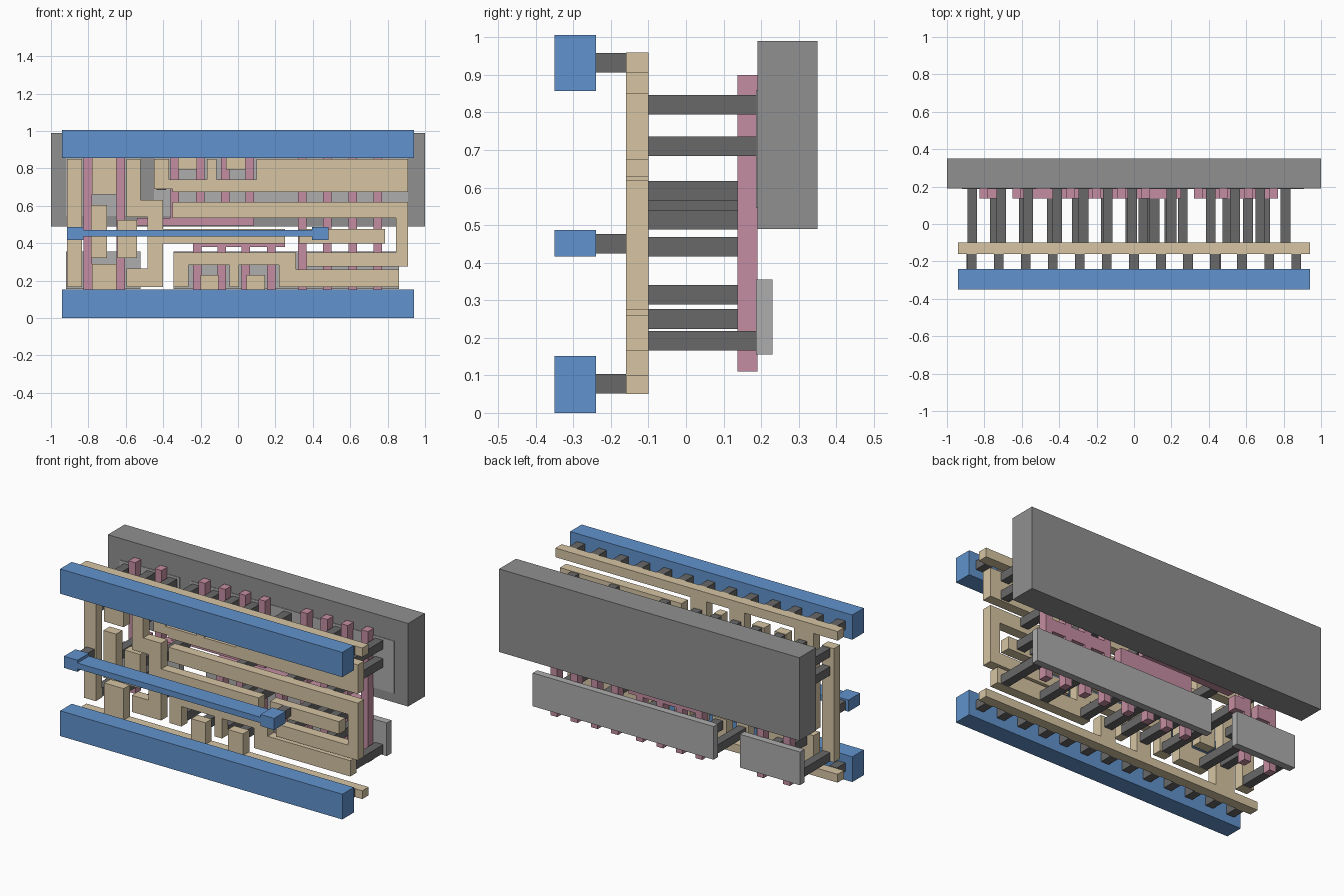
import bpy, bmesh


def material(name, rgb):
    m = bpy.data.materials.new(name)
    m.diffuse_color = (*rgb, 1)
    return m


BLUE = material("blue", (0.12, 0.29, 0.61))
TAN = material("tan", (0.68, 0.56, 0.37))
PINK = material("pink", (0.56, 0.27, 0.36))
DARK = material("dark_grey", (0.14, 0.14, 0.14))
MID = material("mid_grey", (0.28, 0.28, 0.28))
LIGHT = material("light_grey", (0.42, 0.42, 0.42))

# Depth range (front, back) of every layer
METAL, PLUG, WIRE = (-0.35, -0.24), (-0.24, -0.16), (-0.16, -0.10)
GATE, ACTIVE, WELL = (0.137, 0.19), (0.187, 0.23), (0.19, 0.35)


def plates(name, outlines, depth, mat):
    """Extrude x/z outlines through a depth range, all in one object."""
    bm = bmesh.new()
    for pts in outlines:
        face = bm.faces.new([bm.verts.new((x, depth[0], z)) for x, z in pts])
        ext = bmesh.ops.extrude_face_region(bm, geom=[face])
        verts = [v for v in ext["geom"] if isinstance(v, bmesh.types.BMVert)]
        bmesh.ops.translate(bm, verts=verts, vec=(0, depth[1] - depth[0], 0))
    bmesh.ops.recalc_face_normals(bm, faces=bm.faces)
    me = bpy.data.meshes.new(name)
    bm.to_mesh(me)
    bm.free()
    me.materials.append(mat)
    ob = bpy.data.objects.new(name, me)
    bpy.context.collection.objects.link(ob)
    return ob


def rect(x0, x1, z0, z1):
    return [(x0, z0), (x1, z0), (x1, z1), (x0, z1)]


def square(x, z, s=0.026):
    return rect(x - s, x + s, z - s, z + s)


def comb(x0, x1, z0, z1, teeth):
    """Bar with teeth (left, right, tip z) going up or down, as an outline."""
    def edge(base, group):
        pts = [(x0, base)]
        for a, b, tip in sorted(group):
            pts += [(a, base), (a, tip), (b, tip), (b, base)]
        pts.append((x1, base))
        return [p for i, p in enumerate(pts) if i == 0 or p != pts[i - 1]]
    low = edge(z0, [t for t in teeth if t[2] < z0])
    high = edge(z1, [t for t in teeth if t[2] > z1])
    pts = low + high[::-1]
    # drop doubled-back corners where a tooth is flush with the bar end
    out = []
    for i, p in enumerate(pts):
        if pts.count(p) == 1:
            out.append(p)
    return out


# Well block and the active strips
plates("well_block", [rect(-1, 1, 0.49, 0.99)], WELL, MID)
plates("lower_active_strips", [rect(-0.92, -0.52, 0.155, 0.355),
                               rect(-0.345, 0.86, 0.155, 0.355)], ACTIVE, LIGHT)
plates("upper_active_strips", [rect(-0.92, -0.52, 0.545, 0.86),
                               rect(-0.45, 0.91, 0.545, 0.86)], (0.187, 0.2), LIGHT)

# Gate fingers, joined by cross bars
TOP, BOT, W = 0.90, 0.11, 0.045
up = [(x, x + W, TOP) for x in (-0.36, -0.225, -0.09, 0.04)]
down = [(x, x + W, BOT) for x in (-0.24, -0.11, 0.02, 0.155)]
right = [(x, x + W, z) for x in (0.32, 0.455, 0.59, 0.725) for z in (BOT, TOP)]
plates("gates", [
    comb(-0.825, -0.70, 0.40, 0.48, [(-0.825, -0.78, BOT), (-0.825, -0.78, TOP)]),
    comb(-0.65, -0.54, 0.40, 0.48, [(-0.65, -0.605, BOT), (-0.65, -0.605, TOP)]),
    comb(-0.54, 0.085, 0.495, 0.535, up),
    comb(-0.24, 0.25, 0.38, 0.475, down),
    comb(0.32, 0.77, 0.40, 0.475, right),
], GATE, PINK)

# Wire layer: two rails with branches
plates("bottom_wire_rail", [comb(-0.94, 0.94, 0.05, 0.10, [
    (-0.78, -0.65, 0.29), (-0.20, -0.105, 0.23), (0.045, 0.145, 0.23)])], WIRE, TAN)
plates("top_wire_rail", [comb(-0.94, 0.94, 0.905, 0.96, [
    (-0.78, -0.65, 0.66), (-0.32, -0.22, 0.795), (-0.065, 0.04, 0.795)])], WIRE, TAN)

# Wire layer: routed wires
plates("left_wire", [[(-0.915, 0.165), (-0.835, 0.165), (-0.835, 0.85), (-0.915, 0.85)]],
       WIRE, TAN)
plates("pin_wires", [rect(-0.785, -0.70, 0.32, 0.605),
                     rect(-0.645, -0.54, 0.32, 0.525),
                     rect(0.325, 0.785, 0.40, 0.475)], WIRE, TAN)
plates("s_wire", [[(-0.595, 0.165), (-0.40, 0.165), (-0.40, 0.40), (0.25, 0.40),
                   (0.25, 0.475), (-0.40, 0.475), (-0.40, 0.63), (-0.52, 0.63),
                   (-0.52, 0.85), (-0.595, 0.85), (-0.595, 0.54), (-0.485, 0.54),
                   (-0.485, 0.265), (-0.595, 0.265)]], WIRE, TAN)
plates("upper_wire", [[(-0.45, 0.69), (-0.35, 0.69), (-0.35, 0.675), (0.91, 0.675),
                       (0.91, 0.85), (0.10, 0.85), (0.10, 0.74), (-0.115, 0.74),
                       (-0.115, 0.85), (-0.165, 0.85), (-0.165, 0.74), (-0.37, 0.74),
                       (-0.37, 0.85), (-0.45, 0.85)]], WIRE, TAN)
plates("loop_wire", [[(-0.35, 0.535), (0.845, 0.535), (0.845, 0.35), (0.365, 0.35),
                      (0.365, 0.275), (0.91, 0.275), (0.91, 0.62), (-0.35, 0.62)]],
       WIRE, TAN)
plates("lower_wire", [[(-0.345, 0.165), (-0.265, 0.165), (-0.265, 0.285), (-0.045, 0.285),
                       (-0.045, 0.165), (0.005, 0.165), (0.005, 0.285), (0.22, 0.285),
                       (0.22, 0.165), (0.86, 0.165), (0.86, 0.26), (0.31, 0.26),
                       (0.31, 0.35), (-0.345, 0.35)]], WIRE, TAN)

# Long contact posts from wires back to the active strips
deep = [(x, z) for x in (-0.865, -0.71, -0.565, -0.41, -0.14, 0.20, 0.54, 0.81)
        for z in (0.82, 0.71)]
deep += [(x, 0.82) for x in (-0.27, -0.01)]
deep += [(x, z) for x in (0.41, 0.675) for z in (0.592, 0.315)]
deep += [(x, 0.192) for x in (-0.865, -0.565, -0.305, -0.15, -0.02, 0.095, 0.26, 0.54, 0.81)]
deep += [(-0.71, 0.25)]
plates("active_contacts", [square(x, z) for x, z in deep], (-0.10, 0.187), DARK)

# Contact posts that stop at the gates
short = [(x, 0.443) for x in (-0.745, -0.59, 0.11, 0.19, 0.50, 0.61, 0.70)]
short += [(-0.44, 0.515), (0.05, 0.565)]
plates("gate_contacts", [square(x, z) for x, z in short], (-0.10, 0.137), DARK)

# Plugs between the wires and the front bars
plugs = [(-0.868 + 0.1446 * i, z) for i in range(13) for z in (0.077, 0.932)]
plugs += [(-0.87, 0.45), (0.44, 0.45)]
plates("front_plugs", [square(x, z) for x, z in plugs], PLUG, DARK)

# Front metal bars
plates("bottom_front_bar", [rect(-0.94, 0.94, 0, 0.152)], METAL, BLUE)
plates("top_front_bar", [rect(-0.94, 0.94, 0.857, 1.006)], METAL, BLUE)
plates("middle_front_bar", [comb(-0.915, 0.485, 0.435, 0.47, [
    (a, b, z) for a, b in ((-0.915, -0.825), (0.395, 0.485)) for z in (0.417, 0.487)])],
    METAL, BLUE)
